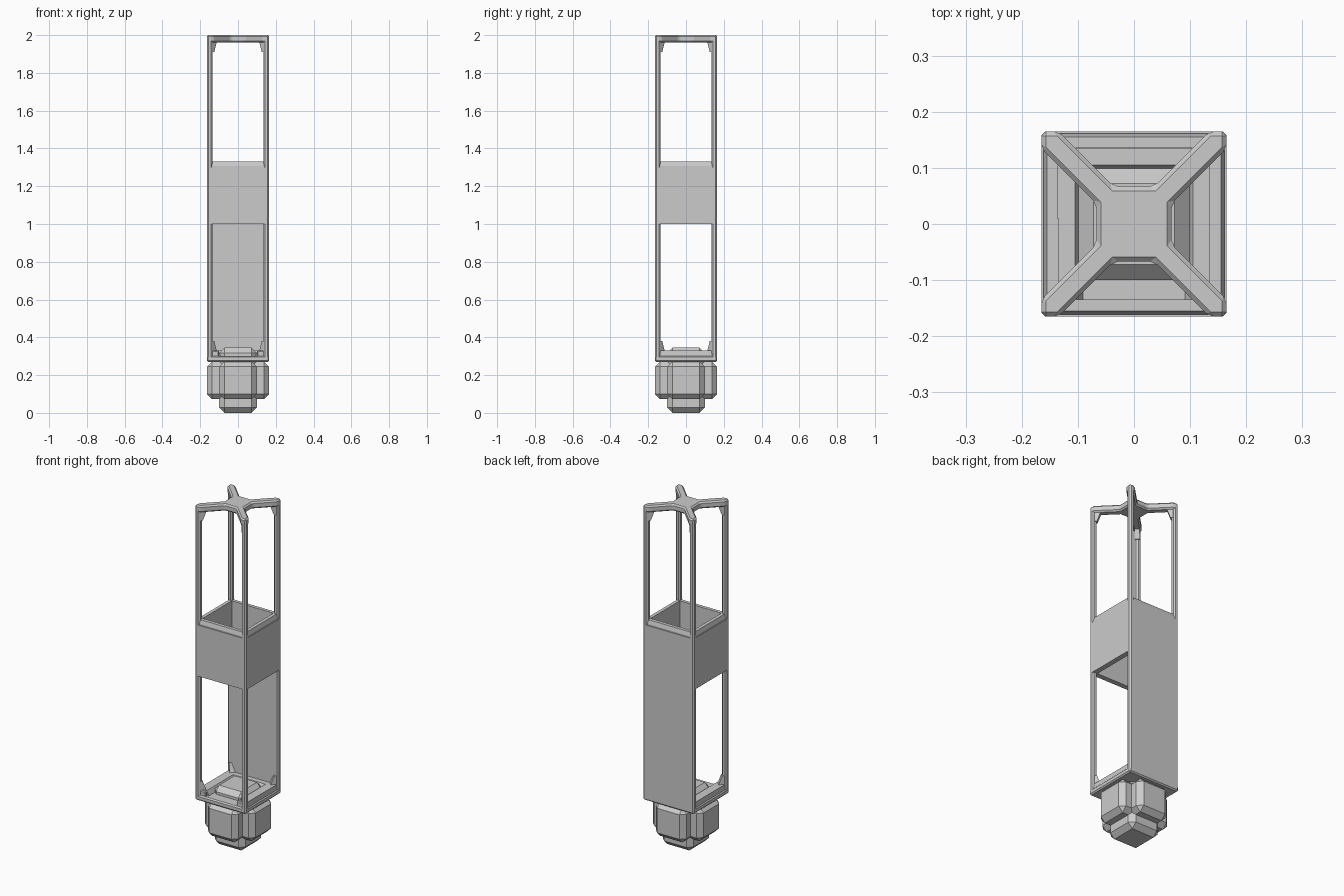
import bpy, bmesh
from math import radians
from mathutils import Matrix, Vector

if "Cube" in bpy.data.objects:
    bpy.data.objects.remove(bpy.data.objects["Cube"])

W = 0.165      # outer half width
P = 0.135      # inner half width (post thickness 0.03)


def finish(name, bm, bevel=0.0):
    bmesh.ops.recalc_face_normals(bm, faces=bm.faces)
    me = bpy.data.meshes.new(name)
    bm.to_mesh(me)
    bm.free()
    ob = bpy.data.objects.new(name, me)
    bpy.context.collection.objects.link(ob)
    if bevel:
        m = ob.modifiers.new("bevel", 'BEVEL')
        m.width = bevel
        m.segments = 1
        m.limit_method = 'ANGLE'
    return ob


def box(name, lo, hi, bevel=0.0):
    lo, hi = Vector(lo), Vector(hi)
    bm = bmesh.new()
    bmesh.ops.create_cube(bm, size=1)
    bmesh.ops.scale(bm, vec=hi - lo, verts=bm.verts)
    bmesh.ops.translate(bm, vec=(lo + hi) / 2, verts=bm.verts)
    return finish(name, bm, bevel)


def prism(name, pts, offset, bevel=0.0):
    bm = bmesh.new()
    f = bm.faces.new([bm.verts.new(p) for p in pts])
    r = bmesh.ops.extrude_face_region(bm, geom=[f])
    vs = [v for v in r['geom'] if isinstance(v, bmesh.types.BMVert)]
    bmesh.ops.translate(bm, vec=offset, verts=vs)
    return finish(name, bm, bevel)


def turn(ob, deg):
    ob.data.transform(Matrix.Rotation(radians(deg), 4, 'Z'))


# corner posts, with small gussets at top and bottom
for i in range(4):
    turn(box("corner_post", (P, P, 0.27), (W, W, 1.99), 0.008), 90 * i)
    for label, z0, z1 in (("top_gusset", 1.965, 1.91), ("bottom_gusset", 0.325, 0.38)):
        g = prism(label, [(0.21, -0.014, z0), (0.172, -0.014, z0),
                          (0.192, -0.014, z1), (0.21, -0.014, z1)], (0, 0.028, 0))
        turn(g, 45 + 90 * i)

# open middle band with a stepped rim
for i in range(4):
    turn(box("band_panel", (-0.157, -W, 1.0), (0.157, -P, 1.30)), 90 * i)
    turn(prism("band_rim", [(-0.14, -0.161, 1.295), (-0.14, -0.161, 1.308), (-0.14, -0.155, 1.33),
                            (-0.14, -P, 1.33), (-0.14, -P, 1.295)], (0.28, 0, 0)), 90 * i)

# closed lower back
box("back_panel", (-0.157, P, 0.28), (0.157, W, 1.0))

# base tray: slab with a raised rim on three sides, open to the front
box("base_slab", (-W, -W, 0.27), (W, W, 0.302), 0.007)
for s in (-1, 1):
    prism("tray_side", [(s * 0.16, -0.14, 0.295), (s * 0.157, -0.14, 0.33),
                        (s * 0.105, -0.14, 0.33), (s * 0.09, -0.14, 0.30)], (0, 0.285, 0))
prism("tray_back", [(-0.15, 0.15, 0.295), (-0.15, 0.15, 0.33),
                    (-0.15, 0.105, 0.33), (-0.15, 0.09, 0.30)], (0.30, 0, 0))
# low sill between the front posts
for s in (-1, 1):
    box("front_sill", (min(s * 0.1, s * 0.145), -0.157, 0.295),
        (max(s * 0.1, s * 0.145), -0.138, 0.33), 0.005)

# X shaped top brace
quarter = [(0.067, 0.036), (W, 0.134), (W, W), (0.134, W), (0.036, 0.067)]
outline = []
for i in range(4):
    rot = Matrix.Rotation(radians(90 * i), 3, 'Z')
    outline += [rot @ Vector((x, y, 1.96)) for x, y in quarter]
prism("top_brace", outline, (0, 0, 0.04), 0.008)

# foot: three crossing chamfered blocks
c, a, b = 0.1725, 0.1, 0.028
box("foot_block_x", (-W, -a, c - a), (W, a, c + a), b)
box("foot_block_y", (-a, -W, c - a), (a, W, c + a), b)
box("foot_block_z", (-a, -a, 0), (a, a, 0.345), b)
